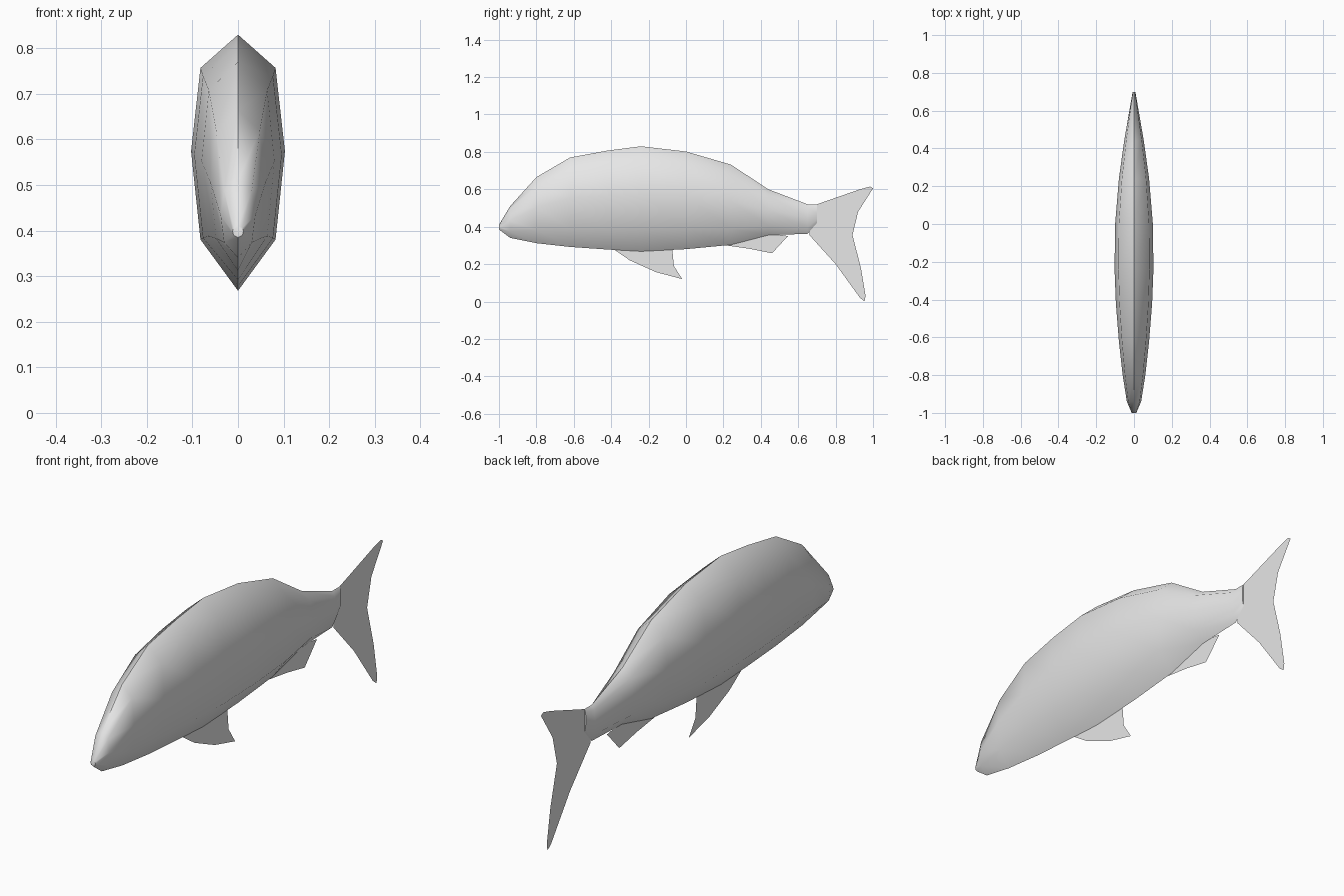
import bpy

cube = bpy.data.objects.get("Cube")
if cube:
    bpy.data.objects.remove(cube, do_unlink=True)

grey = bpy.data.materials.new("pale grey")
grey.use_nodes = True
colour = (0.8, 0.8, 0.8, 1)
grey.diffuse_color = colour
grey.node_tree.nodes["Principled BSDF"].inputs["Base Color"].default_value = colour


def make_object(name, verts, faces, smooth_angle=None):
    mesh = bpy.data.meshes.new(name)
    mesh.from_pydata(verts, [], faces)
    mesh.materials.append(grey)
    obj = bpy.data.objects.new(name, mesh)
    bpy.context.collection.objects.link(obj)
    if smooth_angle:
        bpy.ops.object.select_all(action="DESELECT")
        obj.select_set(True)
        bpy.context.view_layer.objects.active = obj
        bpy.ops.object.shade_smooth_by_angle(angle=smooth_angle)
    return obj


# Body stations from nose to tail root: y, top, bottom, half width
stations = [
    (-1.0, 0.41, 0.385, 0.012), (-0.94, 0.51, 0.34, 0.038),
    (-0.80, 0.665, 0.312, 0.06), (-0.62, 0.77, 0.292, 0.08),
    (-0.42, 0.807, 0.278, 0.096), (-0.24, 0.83, 0.268, 0.103),
    (0.0, 0.802, 0.28, 0.1), (0.24, 0.732, 0.303, 0.08),
    (0.44, 0.6, 0.355, 0.052), (0.65, 0.52, 0.362, 0.016),
    (0.70, 0.52, 0.42, 0.007),
]

# Cross-section: share of half width, share of height, mirrored to a full ring
half = [(0, 1), (0.8, 0.87), (1, 0.545), (0.8, 0.2), (0, 0)]
ring = half + [(-w, h) for w, h in reversed(half[1:-1])]
n = len(ring)

verts = [(w * width, y, bottom + h * (top - bottom))
         for y, top, bottom, width in stations for w, h in ring]
faces = [(s * n + i, s * n + (i + 1) % n, (s + 1) * n + (i + 1) % n, (s + 1) * n + i)
         for s in range(len(stations) - 1) for i in range(n)]
last = (len(stations) - 1) * n
faces += [tuple(reversed(range(n))), tuple(range(last, last + n))]
make_object("body", verts, faces, 1.05)

# Thin fins on the centre line: outline points as y, z
fins = {
    "tail_fin": [(0.66, 0.355), (0.80, 0.20), (0.93, 0.02), (0.955, 0.0), (0.96, 0.03),
                 (0.935, 0.18), (0.89, 0.355), (0.92, 0.48), (1.0, 0.605),
                 (0.985, 0.615), (0.93, 0.6), (0.70, 0.52), (0.66, 0.5)],
    "pelvic_fin": [(-0.38, 0.275), (-0.30, 0.22), (-0.16, 0.157), (-0.02, 0.12),
                   (-0.065, 0.19), (-0.075, 0.30), (-0.25, 0.30)],
    "anal_fin": [(0.2, 0.302), (0.34, 0.282), (0.46, 0.258), (0.545, 0.35),
                 (0.42, 0.37), (0.3, 0.34)],
}
for name, outline in fins.items():
    make_object(name, [(0, y, z) for y, z in outline], [tuple(range(len(outline)))])
